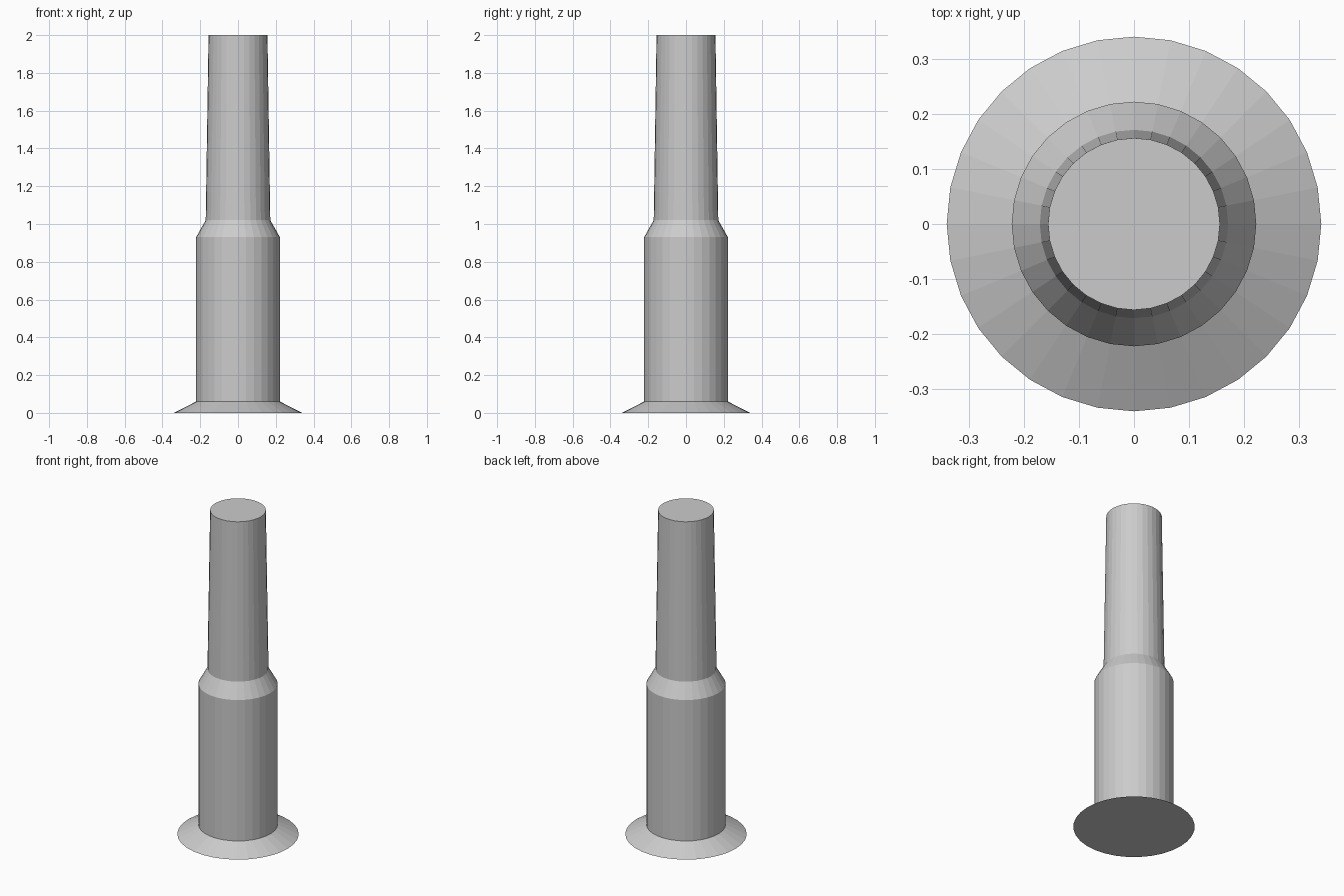
import bpy, bmesh, math

if "Cube" in bpy.data.objects:
    bpy.data.objects.remove(bpy.data.objects["Cube"])

SIDES = 32
# Post outline from the ground up: (radius, height)
PROFILE = [(0.34, 0.0), (0.222, 0.06), (0.222, 0.93), (0.171, 1.02), (0.156, 2.0)]


def lathe(name, profile, sides):
    bm = bmesh.new()
    rings = []
    for r, z in profile:
        angles = [2 * math.pi * i / sides for i in range(sides)]
        rings.append([bm.verts.new((r * math.cos(a), r * math.sin(a), z)) for a in angles])
    for low, high in zip(rings, rings[1:]):
        for i in range(sides):
            j = (i + 1) % sides
            bm.faces.new((low[i], low[j], high[j], high[i]))
    bm.faces.new(rings[0][::-1])
    bm.faces.new(rings[-1])
    mesh = bpy.data.meshes.new(name)
    bm.to_mesh(mesh)
    bm.free()
    obj = bpy.data.objects.new(name, mesh)
    bpy.context.collection.objects.link(obj)
    return obj


# Flared foot, thick lower shaft, sloped shoulder and tapered upper shaft
lathe("stepped_post", PROFILE, SIDES)
